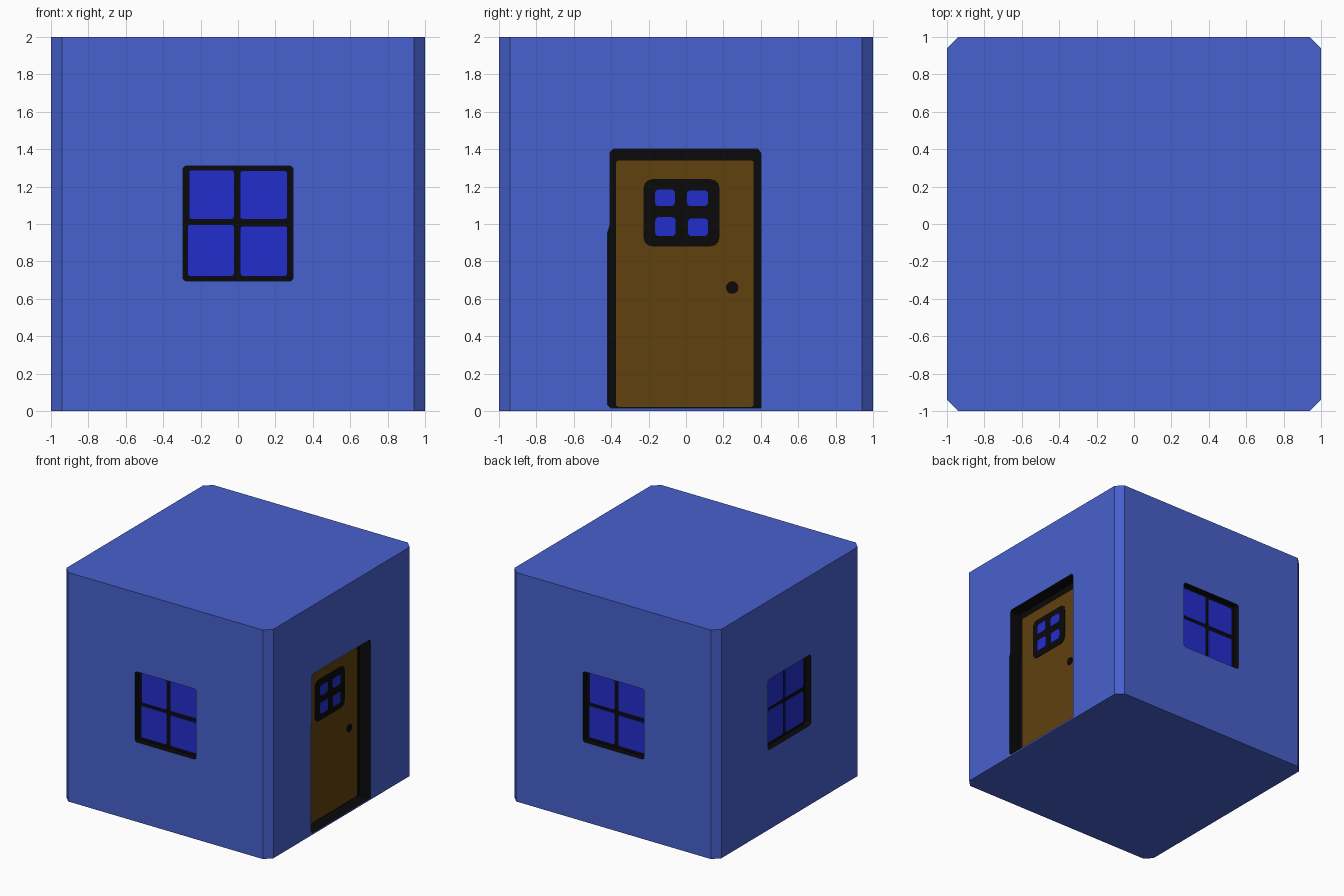
import bpy, bmesh, math
from mathutils import Matrix

cube = bpy.data.objects.get("Cube")
if cube:
    bpy.data.objects.remove(cube, do_unlink=True)


def material(name, rgb):
    m = bpy.data.materials.new(name)
    m.use_nodes = True
    m.diffuse_color = (*rgb, 1)
    m.node_tree.nodes["Principled BSDF"].inputs["Base Color"].default_value = (*rgb, 1)
    return m


wall_blue = material("wall blue", (0.064, 0.119, 0.61))
black = material("frame black", (0.003, 0.003, 0.003))
glass = material("window blue", (0.017, 0.026, 0.61))
brown = material("door brown", (0.118, 0.052, 0.0045))


def rounded(u0, u1, v0, v1, r, steps=3):
    """Outline of a rectangle with rounded corners."""
    pts = []
    corners = ((u1 - r, v1 - r), (u0 + r, v1 - r), (u0 + r, v0 + r), (u1 - r, v0 + r))
    for q, (cu, cv) in enumerate(corners):
        for i in range(steps + 1):
            a = math.pi / 2 * (q + i / steps)
            pts.append((cu + r * math.cos(a), cv + r * math.sin(a)))
    return pts


def plate(name, outline, turn, back, front, mat):
    """Extrude an outline on the wall turned by an angle; depths run inwards from the wall."""
    bm = bmesh.new()
    face = bm.faces.new([bm.verts.new((u, back - 1, v)) for u, v in outline])
    ext = bmesh.ops.extrude_face_region(bm, geom=[face])
    moved = [g for g in ext["geom"] if isinstance(g, bmesh.types.BMVert)]
    bmesh.ops.translate(bm, verts=moved, vec=(0, front - back, 0))
    bmesh.ops.recalc_face_normals(bm, faces=bm.faces)
    bm.transform(Matrix.Rotation(math.radians(turn), 4, "Z"))
    mesh = bpy.data.meshes.new(name)
    bm.to_mesh(mesh)
    bm.free()
    mesh.materials.append(mat)
    ob = bpy.data.objects.new(name, mesh)
    bpy.context.collection.objects.link(ob)
    return ob


# House body: a block with chamfered upright edges
bpy.ops.mesh.primitive_cube_add(size=2, location=(0, 0, 1))
house = bpy.context.object
house.name = "house_walls"
bm = bmesh.new()
bm.from_mesh(house.data)
upright = [e for e in bm.edges if abs(e.verts[0].co.z - e.verts[1].co.z) > 1]
bmesh.ops.bevel(bm, geom=upright, offset=0.06, segments=1, affect="EDGES")
bm.to_mesh(house.data)
bm.free()
house.data.materials.append(wall_blue)
house.data.materials.append(black)

# Openings: three windows and a door
WINDOWS = {"front": 0, "back": 180, "right": 270}
DOOR = 90
window_hole = rounded(-0.295, 0.295, 0.695, 1.31, 0.02)
door_hole = [(-0.42, 0.035), (-0.4, 0.015), (0.4, 0.015), (0.4, 1.38), (0.385, 1.4),
             (-0.39, 1.4), (-0.405, 1.385), (-0.405, 1.0), (-0.42, 0.95)]
cutters = [plate("window_cutter", window_hole, a, 0.055, -0.1, black) for a in WINDOWS.values()]
cutters.append(plate("door_cutter", door_hole, DOOR, 0.105, -0.1, black))
bpy.context.view_layer.objects.active = house
for c in cutters:
    c.hide_render = True
    mod = house.modifiers.new("opening", "BOOLEAN")
    mod.operation, mod.solver, mod.object = "DIFFERENCE", "EXACT", c
    bpy.ops.object.modifier_apply(modifier=mod.name)
for c in cutters:
    bpy.data.objects.remove(c, do_unlink=True)

# Everything inside the openings is black
for p in house.data.polygons:
    x, y, z = (abs(k) for k in p.center + house.location * 1)
    inside = max(x, y) < 0.999 and x + y < 1.9
    p.material_index = int(inside and 0.01 < z < 1.99)

# Window panes
pane_rects = [(-0.263, -0.02, 1.025, 1.29), (0.01, 0.265, 1.025, 1.285),
              (-0.27, -0.02, 0.72, 0.998), (0.012, 0.265, 0.72, 0.99)]
for side, angle in WINDOWS.items():
    for i, r in enumerate(pane_rects):
        plate(f"{side}_window_pane_{i + 1}", rounded(*r, 0.015), angle, 0.055, 0.046, glass)

# Door with its small window and knob
plate("door_panel", rounded(-0.375, 0.362, 0.022, 1.34, 0.015), DOOR, 0.105, 0.098, brown)
plate("door_window_frame", rounded(-0.228, 0.18, 0.88, 1.24, 0.05), DOOR, 0.098, 0.094, black)
small_rects = [(-0.165, -0.06, 1.095, 1.185), (0.005, 0.118, 1.095, 1.18),
               (-0.165, -0.055, 0.935, 1.037), (0.01, 0.118, 0.935, 1.03)]
for i, r in enumerate(small_rects):
    plate(f"door_window_pane_{i + 1}", rounded(*r, 0.02), DOOR, 0.094, 0.09, glass)
plate("door_knob", rounded(0.214, 0.28, 0.627, 0.693, 0.032, 5), DOOR, 0.098, 0.092, black)
